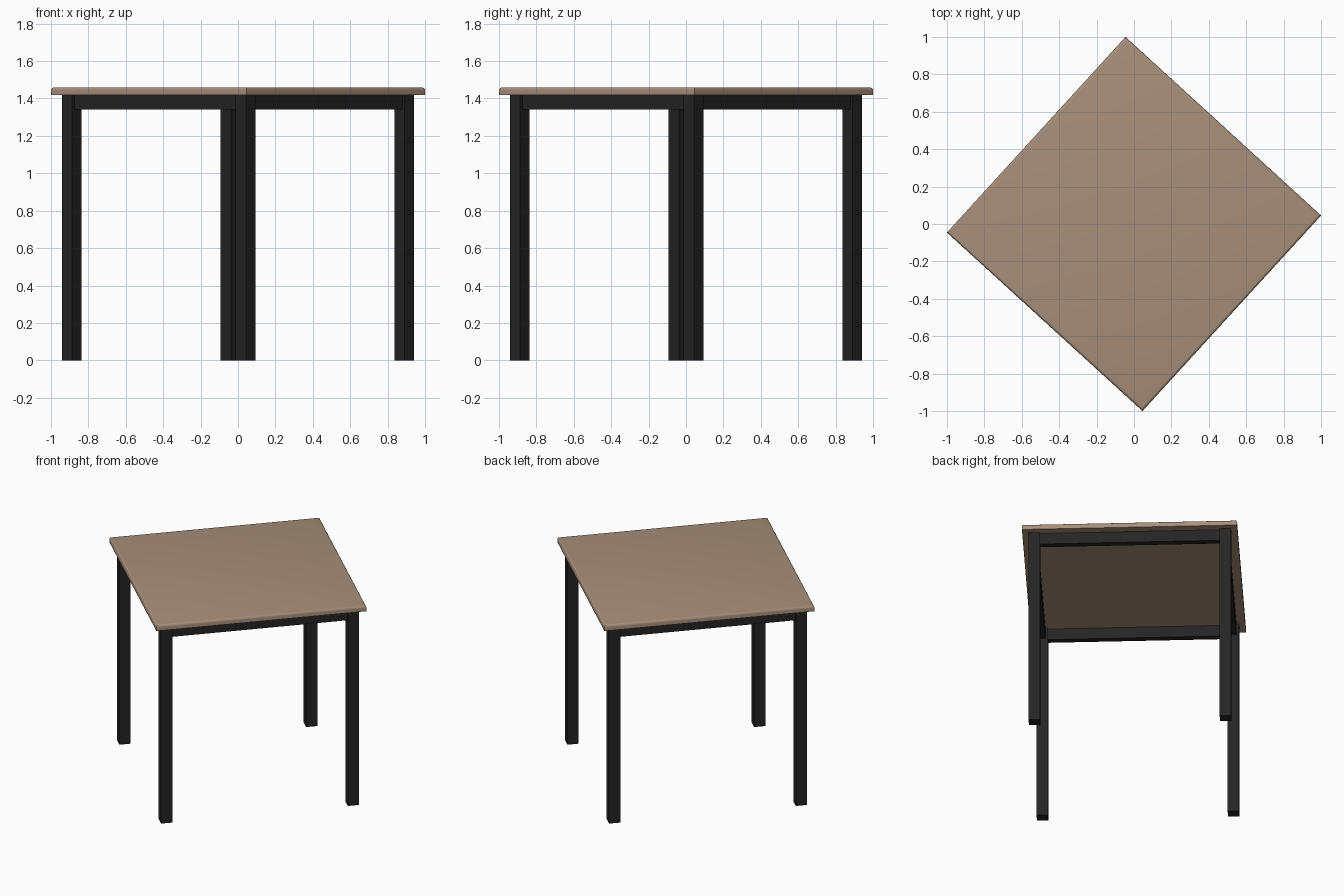
import bpy, bmesh, math
from mathutils import Matrix

if "Cube" in bpy.data.objects:
    bpy.data.objects.remove(bpy.data.objects["Cube"], do_unlink=True)

TURN = Matrix.Rotation(math.radians(-42.4), 4, 'Z')   # table stands diagonally
HEIGHT, TOP_Z = 1.46, 1.42
HALF_TOP, LEG, LEG_POS = 0.708, 0.075, 0.629
RAIL_H, RAIL_T = 0.08, 0.042


def material(name, color):
    mat = bpy.data.materials.new(name)
    mat.use_nodes = True
    mat.diffuse_color = (*color, 1)
    mat.node_tree.nodes["Principled BSDF"].inputs["Base Color"].default_value = (*color, 1)
    return mat


wood = material("tan wood", (0.39, 0.275, 0.197))
metal = material("black metal", (0.018, 0.018, 0.018))


def box(name, size, centre, mat, round_top=0):
    """Box in the table's own axes, turned into place."""
    bm = bmesh.new()
    bmesh.ops.create_cube(bm, size=1)
    bmesh.ops.scale(bm, vec=size, verts=bm.verts)
    if round_top:
        edges = [e for e in bm.edges if all(v.co.z > 0 for v in e.verts)]
        bmesh.ops.bevel(bm, geom=edges, offset=round_top, segments=4,
                        profile=0.5, affect='EDGES')
    bmesh.ops.translate(bm, vec=centre, verts=bm.verts)
    mesh = bpy.data.meshes.new(name)
    bm.to_mesh(mesh)
    bm.free()
    mesh.materials.append(mat)
    obj = bpy.data.objects.new(name, mesh)
    obj.matrix_world = TURN
    bpy.context.collection.objects.link(obj)
    return obj


# Tabletop with rounded upper edges
top = box("tabletop", (2 * HALF_TOP, 2 * HALF_TOP, HEIGHT - TOP_Z),
          (0, 0, (HEIGHT + TOP_Z) / 2), wood, round_top=0.016)
bpy.context.view_layer.objects.active = top
top.select_set(True)
bpy.ops.object.shade_smooth_by_angle(angle=math.radians(35))

# Four square legs
for sx, side in ((-1, "right"), (1, "left")):
    for sy, end in ((-1, "front"), (1, "back")):
        box(f"{end}_{side}_leg", (LEG, LEG, TOP_Z),
            (sx * LEG_POS, sy * LEG_POS, TOP_Z / 2), metal)

# Rails between the legs, set back from their outer faces
span = 2 * LEG_POS - LEG
rail_z = TOP_Z - RAIL_H / 2
for s, end, side in ((-1, "front", "right"), (1, "back", "left")):
    box(f"{end}_rail", (span, RAIL_T, RAIL_H), (0, s * LEG_POS, rail_z), metal)
    box(f"{side}_rail", (RAIL_T, span, RAIL_H), (s * LEG_POS, 0, rail_z), metal)
